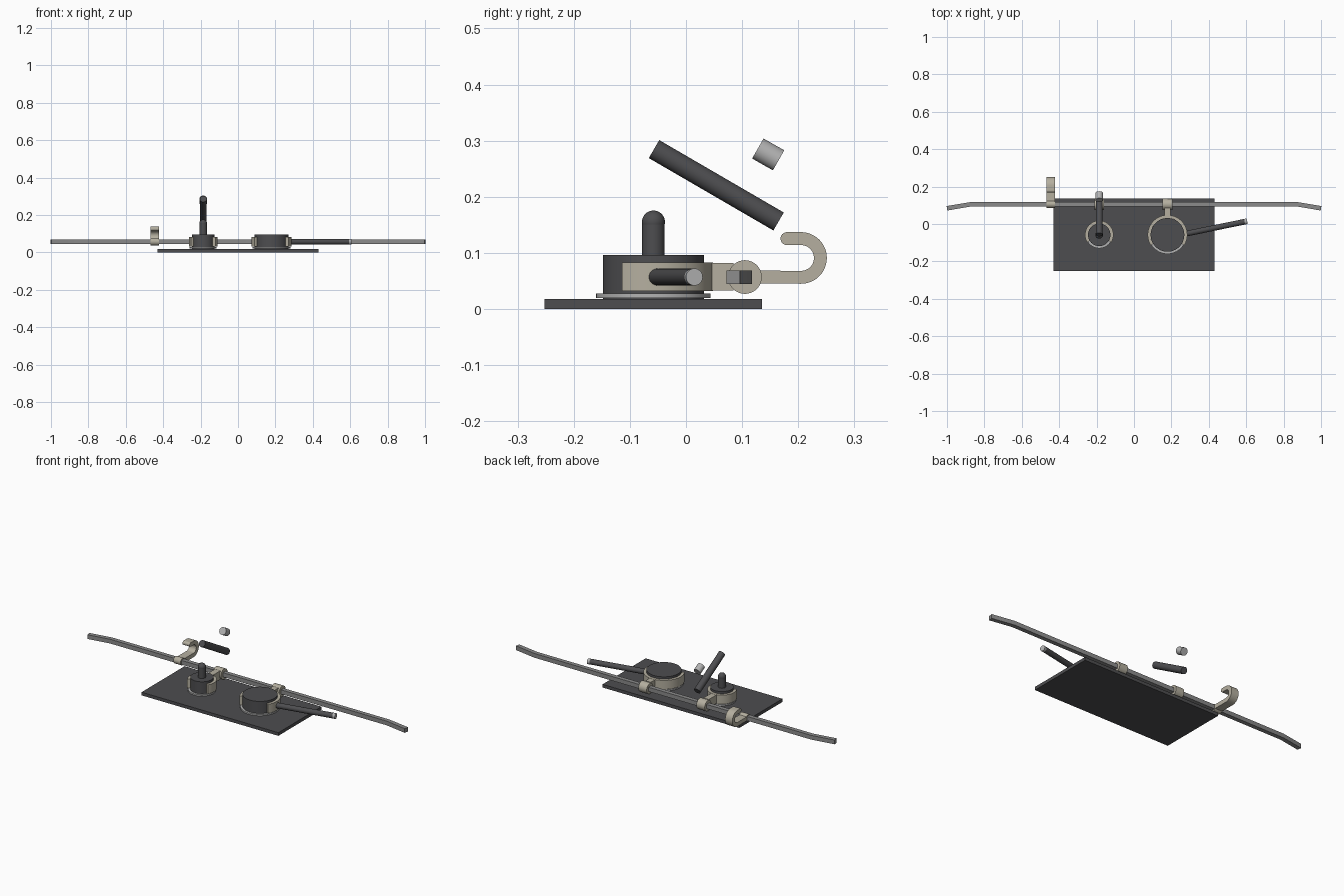
import bpy, bmesh, math
from mathutils import Vector

if "Cube" in bpy.data.objects:
    bpy.data.objects.remove(bpy.data.objects["Cube"])


def material(name, rgb):
    m = bpy.data.materials.new(name)
    m.diffuse_color = (*rgb, 1)
    m.use_nodes = True
    m.node_tree.nodes["Principled BSDF"].inputs["Base Color"].default_value = m.diffuse_color
    return m


DARK = material("dark_metal", (0.075, 0.075, 0.08))
BEIGE = material("beige_plastic", (0.46, 0.43, 0.35))
GREY = material("rail_grey", (0.26, 0.26, 0.26))
LIGHT = material("light_grey", (0.45, 0.45, 0.45))


def finish(bm, name, mat):
    bmesh.ops.recalc_face_normals(bm, faces=bm.faces)
    me = bpy.data.meshes.new(name)
    bm.to_mesh(me)
    bm.free()
    ob = bpy.data.objects.new(name, me)
    bpy.context.collection.objects.link(ob)
    me.materials.append(mat)
    bpy.ops.object.select_all(action='DESELECT')
    ob.select_set(True)
    bpy.context.view_layer.objects.active = ob
    bpy.ops.object.shade_smooth_by_angle(angle=math.radians(32))
    return ob


def box(name, lo, hi, mat):
    lo, hi = Vector(lo), Vector(hi)
    bm = bmesh.new()
    bmesh.ops.create_cube(bm, size=1)
    for v in bm.verts:
        v.co = (lo + hi) / 2 + v.co * (hi - lo)
    return finish(bm, name, mat)


def rod(name, a, b, r, mat, segs=40):
    a, b = Vector(a), Vector(b)
    bm = bmesh.new()
    bmesh.ops.create_cone(bm, cap_ends=True, segments=segs, radius1=r, radius2=r, depth=(b - a).length)
    q = Vector((0, 0, 1)).rotation_difference(b - a)
    for v in bm.verts:
        v.co = q @ v.co + (a + b) / 2
    return finish(bm, name, mat)


def ribbon(name, path, half, lo, hi, mat, place):
    """Strip of constant width along a 2D path, extruded from lo to hi."""
    pts = [Vector(p) for p in path]
    bm = bmesh.new()
    prev = None
    for i, p in enumerate(pts):
        t = (pts[min(i + 1, len(pts) - 1)] - pts[max(i - 1, 0)]).normalized()
        n = Vector((-t.y, t.x)) * half
        ring = [bm.verts.new(place(*(p + n * s), h)) for s, h in ((-1, lo), (1, lo), (1, hi), (-1, hi))]
        if prev:
            for k in range(4):
                j = (k + 1) % 4
                bm.faces.new((prev[k], prev[j], ring[j], ring[k]))
        else:
            bm.faces.new(ring)
        prev = ring
    bm.faces.new(prev)
    return finish(bm, name, mat)


def arc(cx, cy, r, a0, a1, n):
    return [(cx + r * math.cos(math.radians(a0 + (a1 - a0) * i / n)),
             cy + r * math.sin(math.radians(a0 + (a1 - a0) * i / n))) for i in range(n + 1)]


def flat(u, v, h):
    return (u, v, h)


def side(u, v, h):
    return (h, u, v)


RY, RZ = 0.106, 0.057   # rail centre line
CY = -0.058             # drum centre line

# base plate
box("base_plate", (-0.43, -0.252, 0), (0.43, 0.135, 0.018), DARK)

# rail with swept-back tips
ribbon("rail", [(-1, 0.084), (-0.935, 0.095), (-0.87, RY), (0.87, RY), (0.935, 0.095), (1, 0.084)],
       0.012, 0.045, 0.069, GREY, flat)

# two drums, each with foot disc, open collar, neck and rail clasp
for tag, cx, r in (("small", -0.186, 0.06), ("large", 0.179, 0.09)):
    rod(tag + "_drum", (cx, CY, 0.017), (cx, CY, 0.096), r, DARK, 56)
    rod(tag + "_foot_disc", (cx, CY, 0.020), (cx, CY, 0.028), r + 0.012, LIGHT, 56)
    ribbon(tag + "_collar", arc(cx, CY, r + 0.008, -32, 212, 44), 0.008, 0.032, 0.083, BEIGE, flat)
    box(tag + "_neck", (cx - 0.017, CY + r + 0.008, 0.033), (cx + 0.017, 0.085, 0.082), BEIGE)
    rod(tag + "_clasp", (cx - 0.026, RY - 0.001, RZ), (cx + 0.026, RY - 0.001, RZ), 0.03, BEIGE)

# side handle on the large drum
a, b = Vector((0.268, -0.054, RZ)), Vector((0.605, 0.015, RZ))
rod("side_handle", a, a.lerp(b, 0.96), 0.015, DARK)
rod("side_handle_tip", a.lerp(b, 0.96), b, 0.0152, LIGHT)

# upright post with round top on the small drum
rod("post", (-0.186, CY, 0.09), (-0.186, CY, 0.155), 0.02, DARK)
bm = bmesh.new()
bmesh.ops.create_uvsphere(bm, u_segments=32, v_segments=16, radius=0.0205)
bmesh.ops.translate(bm, verts=bm.verts, vec=(-0.186, CY, 0.155))
finish(bm, "post_ball", DARK)

# slanted lever and its separate end cap
rod("lever", (-0.186, -0.057, 0.285), (-0.186, 0.165, 0.156), 0.0185, DARK)
rod("lever_cap", (-0.186, 0.128, 0.286), (-0.186, 0.165, 0.265), 0.0205, LIGHT)

# hook hanging off the rail
hook = [(RY, RZ)] + arc(0.205, 0.091, 0.0345, -90, 90, 24) + [(0.18, 0.1255)]
ribbon("hook", hook, 0.0115, -0.467, -0.422, BEIGE, side)
rod("hook_tip", (-0.467, 0.18, 0.1255), (-0.422, 0.18, 0.1255), 0.0115, BEIGE)
rod("hook_clasp", (-0.467, RY, RZ), (-0.422, RY, RZ), 0.02, BEIGE)
